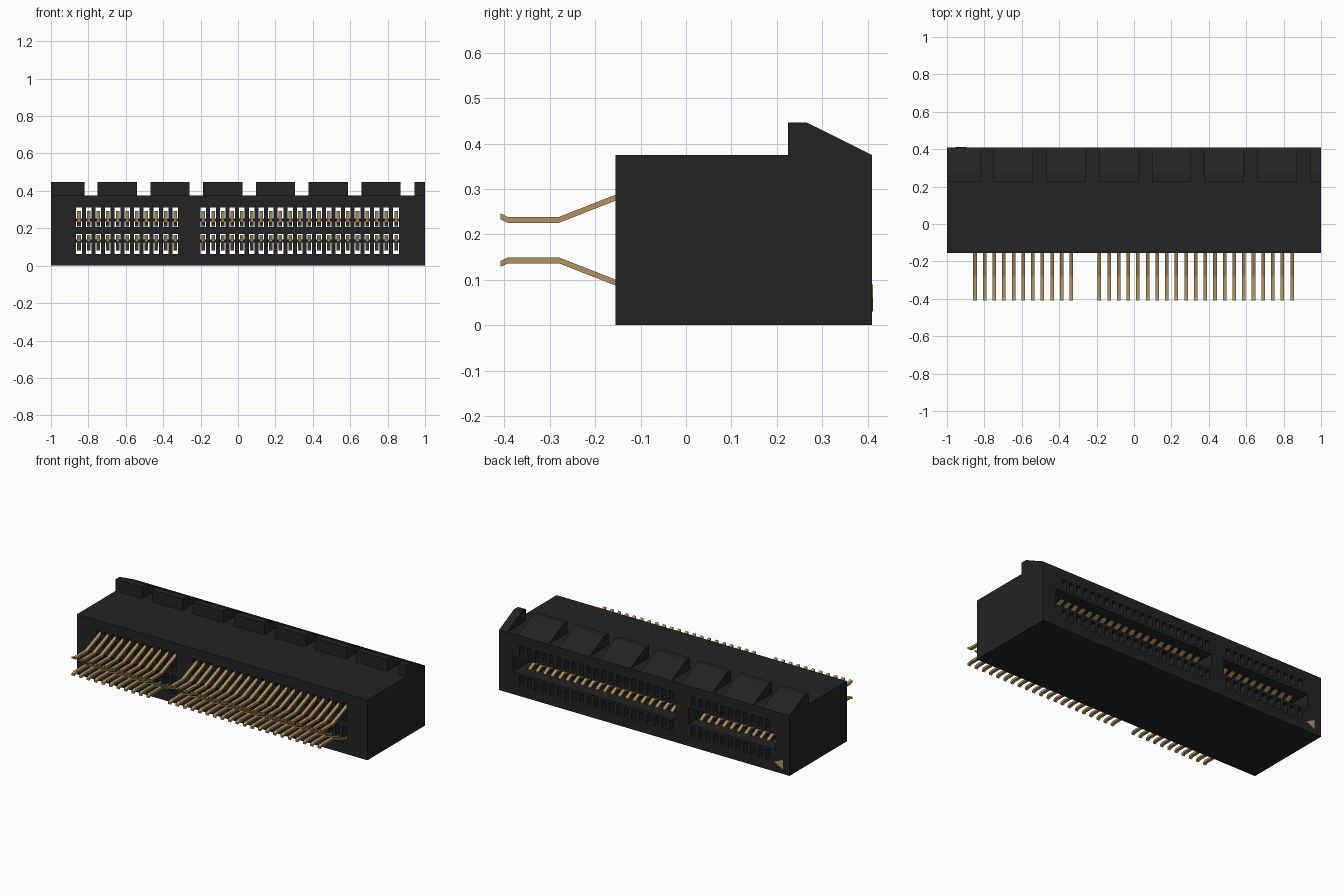
import bpy, bmesh

if "Cube" in bpy.data.objects:
    bpy.data.objects.remove(bpy.data.objects["Cube"])

MID = 0.1875                      # mirror height of the two contact rows
PITCH = 0.0515


def material(name, rgb):
    m = bpy.data.materials.new(name)
    m.diffuse_color = (*rgb, 1)
    m.use_nodes = True
    m.node_tree.nodes["Principled BSDF"].inputs["Base Color"].default_value = m.diffuse_color
    return m


BLACK = material("black plastic", (0.017, 0.017, 0.017))
GOLD = material("gold metal", (0.45, 0.29, 0.115))


def prism(bm, profile, x0, x1):
    """Extrude a (y, z) profile from x0 to x1."""
    a = [bm.verts.new((x0, y, z)) for y, z in profile]
    b = [bm.verts.new((x1, y, z)) for y, z in profile]
    bm.faces.new(a)
    bm.faces.new(b[::-1])
    n = len(a)
    for i in range(n):
        bm.faces.new((a[i], b[i], b[(i + 1) % n], a[(i + 1) % n]))


def box(y0, y1, z0, z1):
    return [(y0, z0), (y1, z0), (y1, z1), (y0, z1)]


def flip(profile):
    return [(y, 2 * MID - z) for y, z in profile]


def build(name, parts, mat):
    """One object from a list of (profile, x0, x1) prisms."""
    bm = bmesh.new()
    for p in parts:
        prism(bm, *p)
    bmesh.ops.recalc_face_normals(bm, faces=bm.faces)
    me = bpy.data.meshes.new(name)
    bm.to_mesh(me)
    bm.free()
    me.materials.append(mat)
    ob = bpy.data.objects.new(name, me)
    bpy.context.collection.objects.link(ob)
    return ob


def cut(target, cutter):
    mod = target.modifiers.new("cut", 'BOOLEAN')
    mod.operation = 'DIFFERENCE'
    mod.solver = 'EXACT'
    mod.object = cutter
    bpy.context.view_layer.objects.active = target
    bpy.ops.object.modifier_apply(modifier=mod.name)
    bpy.data.objects.remove(cutter)


# contact positions: a short and a long group either side of the key
pin_x = [-0.85 + PITCH * i for i in range(11)] + [-0.185 + PITCH * i for i in range(21)]

# housing block
housing = build("housing", [(box(-0.155, 0.41, 0, 0.375), -1, 1)], BLACK)

# card slot in the back, split by the key
slot = box(0.0, 0.5, 0.139, 0.236)
cut(housing, build("slot_cutter", [(slot, -0.905, -0.305), (slot, -0.215, 0.905)], BLACK))

# contact channels right through the housing, narrowing at the back
channel = [(-0.2, 0.206), (0.34, 0.206), (0.34, 0.252), (0.5, 0.252), (0.5, 0.312), (-0.2, 0.312)]
cut(housing, build("channel_cutter",
                   [(p, x - 0.015, x + 0.015) for x in pin_x for p in (channel, flip(channel))], BLACK))

# sloped teeth along the top back edge
tooth = [(0.225, 0.375), (0.41, 0.375), (0.265, 0.447), (0.225, 0.447)]
spans = [(-1, -0.82)] + [(-0.75 + 0.282 * i, -0.54 + 0.282 * i) for i in range(6)] + [(0.945, 1)]
build("top_teeth", [(tooth, a, b) for a, b in spans], BLACK)

# bent spring contacts, as ribbons in two mirrored rows
path = [(-0.409, 0.240), (-0.392, 0.232), (-0.28, 0.232), (-0.14, 0.287), (0.02, 0.287),
        (0.29, 0.216), (0.335, 0.24)]
ribbon = [(y, z - 0.0065) for y, z in path] + [(y, z + 0.0065) for y, z in reversed(path)]
for name, prof in (("upper_contacts", ribbon), ("lower_contacts", flip(ribbon))):
    build(name, [(prof, x - 0.0095, x + 0.0095) for x in pin_x], GOLD)

# first-contact triangle mark on the back
bm = bmesh.new()
tri = bm.faces.new([bm.verts.new((x, 0.409, z)) for x, z in ((-0.955, 0.03), (-0.955, 0.09), (-0.895, 0.06))])
ext = bmesh.ops.extrude_face_region(bm, geom=[tri])
bmesh.ops.translate(bm, vec=(0, 0.0025, 0), verts=[v for v in ext["geom"] if isinstance(v, bmesh.types.BMVert)])
bmesh.ops.recalc_face_normals(bm, faces=bm.faces)
me = bpy.data.meshes.new("triangle_mark")
bm.to_mesh(me)
bm.free()
me.materials.append(GOLD)
bpy.context.collection.objects.link(bpy.data.objects.new("triangle_mark", me))
